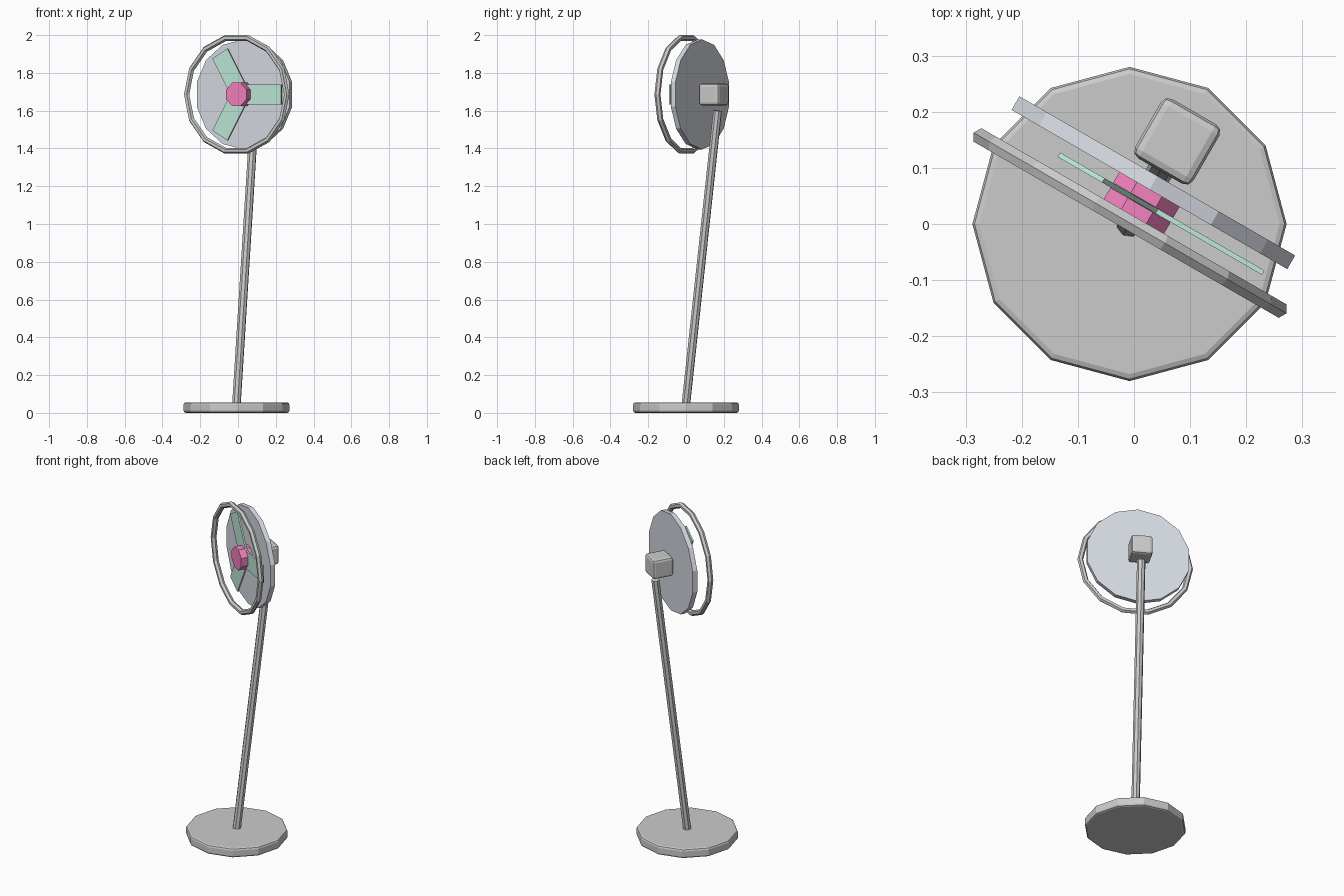
import bpy, math
from mathutils import Matrix, Vector

if "Cube" in bpy.data.objects:
    bpy.data.objects.remove(bpy.data.objects["Cube"])

CX, HEAD_Z = -0.008, 1.686
# Head frame: local x = sideways, local y = backwards, turned 30 degrees
HEAD = Matrix.Translation((CX, 0, HEAD_Z)) @ Matrix.Rotation(math.radians(-30), 4, 'Z')
FACE = Matrix.Rotation(math.radians(90), 4, 'X')


def material(name, rgb):
    m = bpy.data.materials.new(name)
    m.diffuse_color = (*rgb, 1)
    m.use_nodes = True
    m.node_tree.nodes["Principled BSDF"].inputs["Base Color"].default_value = m.diffuse_color
    return m


def finish(name, matrix, mat=None, bevel=0, segments=2):
    ob = bpy.context.object
    ob.name = name
    ob.data.transform(matrix)
    if mat:
        ob.data.materials.append(mat)
    if bevel:
        b = ob.modifiers.new("bevel", 'BEVEL')
        b.width, b.segments, b.limit_method = bevel, segments, 'ANGLE'
        b.angle_limit = math.radians(40)
    return ob


def cylinder(name, sides, radius, depth, matrix, mat=None, bevel=0):
    bpy.ops.mesh.primitive_cylinder_add(vertices=sides, radius=radius, depth=depth)
    return finish(name, matrix, mat, bevel)


def head_disc(name, sides, radius, front, back, mat, spin=0):
    m = (HEAD @ Matrix.Translation((0, (front + back) / 2, 0)) @ FACE
         @ Matrix.Rotation(spin, 4, 'Z'))
    return cylinder(name, sides, radius, back - front, m, mat)


def box(name, size, centre, matrix, mat=None, bevel=0):
    bpy.ops.mesh.primitive_cube_add(size=1)
    m = matrix @ Matrix.Translation(centre) @ Matrix.Diagonal((*size, 1))
    return finish(name, m, mat, bevel)


pink = material("pink", (0.9, 0.22, 0.52))
green = material("green", (0.52, 0.82, 0.69))
blue_grey = material("blue_grey", (0.68, 0.71, 0.77))

# Round base
cylinder("base", 12, 0.28, 0.056, Matrix.Translation((CX, 0, 0.028)), bevel=0.012)

# Leaning pole
start = Vector((CX, 0, 0.05))
end = HEAD @ Vector((0, 0.193, 1.6 - HEAD_Z))
d = end - start
cylinder("pole", 8, 0.0235, d.length,
         Matrix.Translation((start + end) / 2) @ d.to_track_quat('Z', 'Y').to_matrix().to_4x4())

# Motor housing behind the head
box("motor_housing", (0.12, 0.122, 0.116), (0, 0.17, 0), HEAD, bevel=0.015)

# Back plate
head_disc("back_plate", 14, 0.291, 0.071, 0.099, blue_grey)

# Hub halves either side of the blades
turn = math.radians(22.5)
head_disc("hub_back", 8, 0.067, 0.049, 0.071, pink, turn)
head_disc("hub_front", 8, 0.067, -0.002, 0.039, pink, turn)

# Three flat blades
for i in range(3):
    spin = Matrix.Rotation(math.radians(120 * i), 4, 'Y')
    box(f"blade_{i + 1}", (0.25, 0.009, 0.106), (0.125, 0.044, 0), HEAD @ spin, green)

# Front guard ring
bpy.ops.mesh.primitive_torus_add(major_segments=14, minor_segments=6,
                                 major_radius=0.306, minor_radius=0.016)
finish("guard_ring", HEAD @ Matrix.Translation((0, 0.002, 0)) @ FACE)
